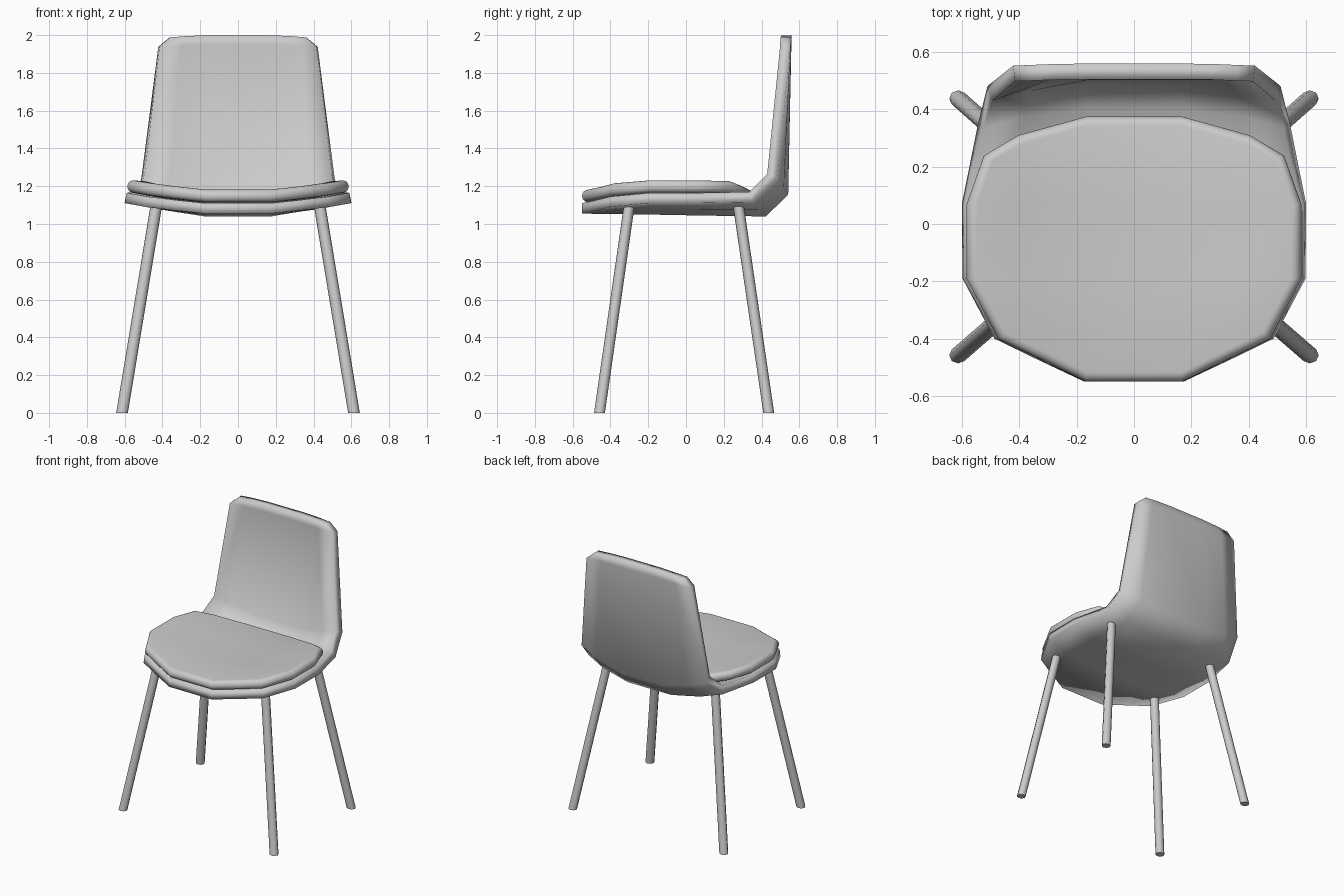
import bpy, bmesh
from mathutils import Vector

if "Cube" in bpy.data.objects:
    bpy.data.objects.remove(bpy.data.objects["Cube"])


def make_object(name, bm):
    mesh = bpy.data.meshes.new(name)
    bm.to_mesh(mesh)
    bm.free()
    ob = bpy.data.objects.new(name, mesh)
    bpy.context.collection.objects.link(ob)
    return ob


def smooth(ob, angle):
    bpy.ops.object.select_all(action='DESELECT')
    ob.select_set(True)
    bpy.context.view_layer.objects.active = ob
    bpy.ops.object.shade_smooth_by_angle(angle=angle)


def sheet(name, rows, lift, thickness, offset):
    """Sheet from half rows (centre, middle, edge), mirrored in x and thickened."""
    bm = bmesh.new()
    grid = []
    for row in rows:
        half = [Vector(p) + Vector((0, 0, lift)) for p in row]
        full = [Vector((-p.x, p.y, p.z)) for p in reversed(half)] + half
        grid.append([bm.verts.new(p) for p in full])
    for a, b in zip(grid, grid[1:]):
        for i in range(len(a) - 1):
            bm.faces.new((a[i], a[i + 1], b[i + 1], b[i]))
    ob = make_object(name, bm)
    mod = ob.modifiers.new("thickness", 'SOLIDIFY')
    mod.thickness = thickness
    mod.offset = offset
    mod.use_even_offset = True
    return ob


# Seat rows shared by shell and cushion
seat_rows = [
    [(.17, -.55, 1.11), (.33, -.473, 1.127), (.48, -.40, 1.145)],
    [(.17, -.19, 1.105), (.41, -.19, 1.135), (.59, -.19, 1.165)],
    [(.17, .07, 1.10), (.41, .07, 1.132), (.59, .07, 1.165)],
]

# One-piece shell: seat bending up into the backrest
back_rows = [
    [(.17, .40, 1.095), (.38, .375, 1.13), (.525, .335, 1.17)],
    [(.17, .487, 1.18), (.36, .465, 1.22), (.495, .43, 1.265)],
    [(.16, .503, 1.95), (.30, .502, 1.945), (.415, .498, 1.94)],
    [(.15, .505, 2.0), (.27, .504, 1.995), (.36, .50, 1.988)],
]
shell = sheet("seat_shell", seat_rows + back_rows, 0, .055, -1)
smooth(shell, 1.0)

# Padded cushion with a rounded rim
cushion_back = [[(.17, .375, 1.10), (.41, .31, 1.135), (.53, .24, 1.165)]]
cushion = sheet("seat_cushion", seat_rows + cushion_back, .006, .066, 1)
bevel = cushion.modifiers.new("round_rim", 'BEVEL')
bevel.width = .03
bevel.segments = 4
bevel.limit_method = 'ANGLE'
bevel.angle_limit = 1.0
smooth(cushion, 1.0)


# Splayed legs, cut flat on the ground
def leg(name, top, foot, radius=.031):
    bm = bmesh.new()
    bmesh.ops.create_cone(bm, cap_ends=True, segments=8, radius1=radius,
                          radius2=radius, depth=1)
    for v in bm.verts:
        end = Vector(top if v.co.z > 0 else foot)
        v.co = end + Vector((v.co.x, v.co.y * .93, 0))
    smooth(make_object(name, bm), .9)


for side, s in (("right", 1), ("left", -1)):
    leg("front_leg_" + side, (s * .432, -.30, 1.10), (s * .614, -.458, 0))
    leg("rear_leg_" + side, (s * .432, .277, 1.10), (s * .614, .438, 0))
